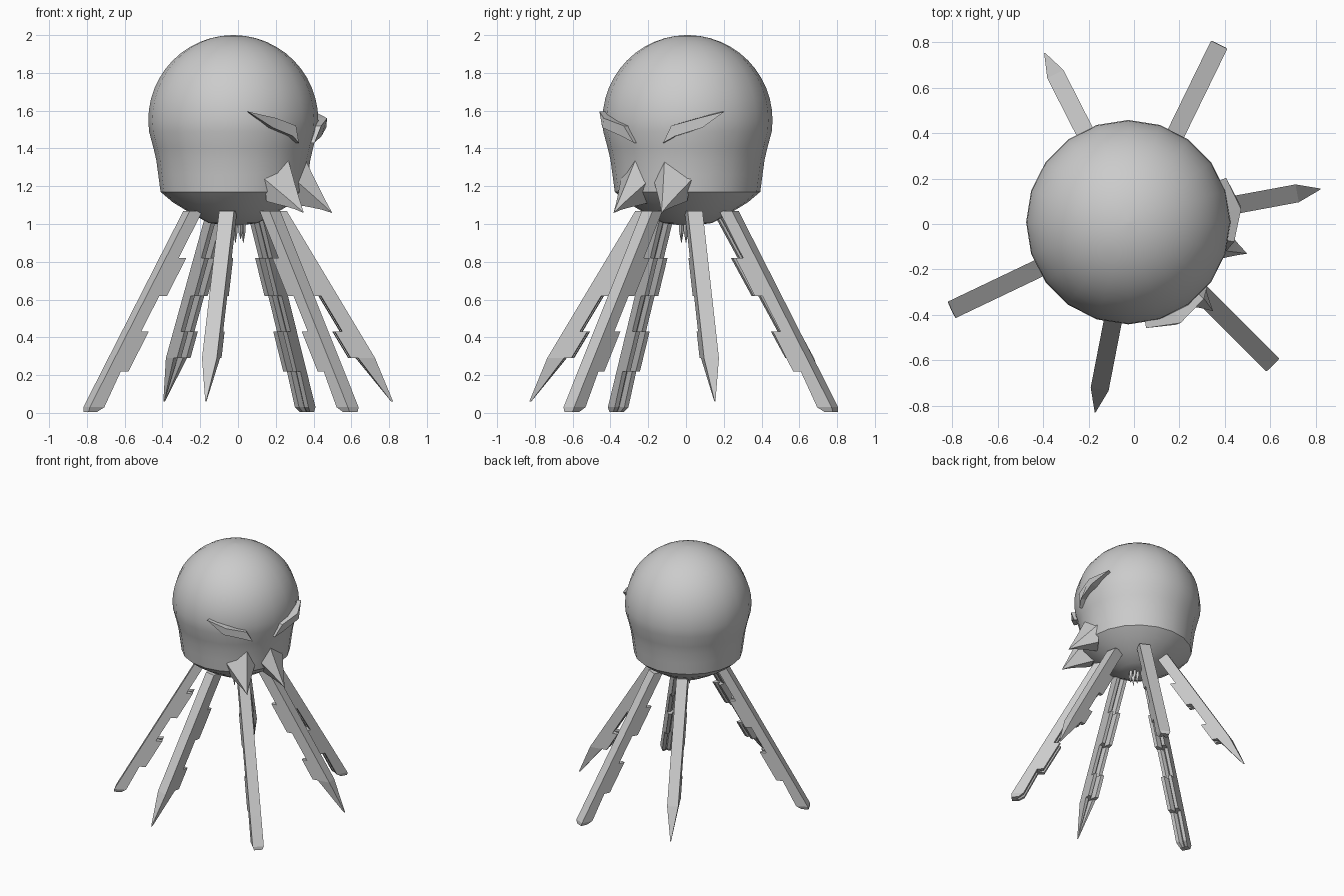
import bpy, bmesh
from math import sin, cos, radians, pi, sqrt, atan2

if "Cube" in bpy.data.objects:
    bpy.data.objects.remove(bpy.data.objects["Cube"])

CX, CY = -0.025, 0.008          # head axis
FACE = radians(-28)             # direction the face looks


def make(name, verts, faces, smooth=None):
    me = bpy.data.meshes.new(name)
    me.from_pydata(verts, [], faces)
    bm = bmesh.new()
    bm.from_mesh(me)
    bmesh.ops.recalc_face_normals(bm, faces=bm.faces)
    bm.to_mesh(me)
    bm.free()
    ob = bpy.data.objects.new(name, me)
    bpy.context.collection.objects.link(ob)
    if smooth:
        bpy.context.view_layer.objects.active = ob
        ob.select_set(True)
        bpy.ops.object.shade_smooth_by_angle(angle=radians(smooth))
        ob.select_set(False)
    return ob


def loft(name, rings, smooth=None):
    n = len(rings[0])
    verts = [v for r in rings for v in r]
    faces = [(k*n + i, k*n + (i+1) % n, (k+1)*n + (i+1) % n, (k+1)*n + i)
             for k in range(len(rings)-1) for i in range(n)]
    faces += [tuple(range(n)), tuple(range((len(rings)-1)*n, len(rings)*n))]
    return make(name, verts, faces, smooth)


def place(f, s, z, ang, cx=CX, cy=CY):
    return (cx + f*cos(ang) - s*sin(ang), cy + f*sin(ang) + s*cos(ang), z)


# head: round dome running into a tapered jaw
dome = [(0.45*sin(a), 1.55 + 0.45*cos(a)) for a in [pi*(0.004 + k*0.0415) for k in range(14)]]
jaw = [(0.422, 1.40), (0.408, 1.34), (0.397, 1.26), (0.385, 1.17), (0.32, 1.115),
       (0.23, 1.06), (0.13, 1.005), (0.05, 0.995)]
SEG = 20
loft("head", [[place(r*cos(2*pi*i/SEG), r*sin(2*pi*i/SEG), z, 0) for i in range(SEG)]
              for r, z in dome + jaw], 40)

# two flared spikes below the eyes
base = [(0.37, 0.08, 1.385), (0.36, 0.0, 1.25), (0.30, 0.07, 1.11),
        (0.31, 0.18, 1.12), (0.32, 0.22, 1.24)]
tip = (0.52, 0.147, 1.06)
mid = (0.375, 0.105, 1.225)
for side, ang, label in ((1, FACE - 0.045, "left"), (-1, FACE - 0.045, "right")):
    rings = []
    for t, w in ((0, 1), (0.25, 0.74), (0.5, 0.47), (0.75, 0.22), (1, 0.01)):
        ring = []
        for b in base:
            f, s, z = [m + (p - m)*t + (q - m)*w for m, p, q in zip(mid, tip, b)]
            ring.append(place(f, side*s, z, ang))
        rings.append(ring)
    loft("cheek_spike_" + label, rings, 50)

# slanted brow-like eyes raised from the head surface
outline = [(0.355, 1.595), (0.255, 1.56), (0.135, 1.52), (0.085, 1.43),
           (0.15, 1.465), (0.27, 1.51)]
lift = [0.025, 0.05, 0.025, 0.015, 0.03, 0.05]
for side, label in ((1, "left"), (-1, "right")):
    back, front = [], []
    for (s, z), h in zip(outline, lift):
        R = sqrt(max(0.45**2 - (z - 1.55)**2, 0))
        a = atan2(s, sqrt(R*R - s*s))
        for lst, r in ((back, R - 0.03), (front, R + h)):
            lst.append(place(r*cos(a), side*r*sin(a), z, FACE))
    loft("eye_" + label, [back, front])


# legs: flat outer face, grooved inner face with two stepped pads
def leg(name, deg, rings):
    a = radians(deg)
    out = []
    for z, ro, th, w in rings:
        ri = ro - th
        sec = [(ro, w), (ri, w), (ri, 0.4*w), (ri + 0.35*th, 0), (ri, -0.4*w),
               (ri, -w), (ro, -w)]
        out.append([place(r, t, z, a, -0.01, 0) for r, t in sec])
    loft(name, out)


def rings_for(r0, slope, thin, pad, end):
    steps = [(1.07, thin), (0.82, thin), (0.82, pad), (0.62, pad), (0.62, thin),
             (0.43, thin), (0.43, pad), (0.22 if end else 0.29, pad),
             (0.22 if end else 0.29, thin)]
    return [(z, r0 + (1.07 - z)*slope, th, 0.04) for z, th in steps]


for i, deg in enumerate((64, 205.5, 315)):
    rg = rings_for(0.29, 0.565, 0.075, 0.12, True)
    rg += [(0.03, 0.877, 0.085, 0.04), (0.005, 0.88, 0.05, 0.03)]
    leg(f"blunt_leg_{i+1}", deg, rg)
for i, deg in enumerate((10.5, 117, 259)):
    rg = rings_for(0.265, 0.61, 0.09, 0.13, False)
    rg += [(0.06, 0.845, 0.01, 0.002)]
    leg(f"pointed_leg_{i+1}", deg, rg)

# little fangs under the head
for i in range(6):
    a = 2*pi*i/6
    x, y = 0.028*cos(a), 0.028*sin(a)
    loft(f"fang_{i+1}", [[(x + r*cos(2*pi*k/4), y + r*sin(2*pi*k/4), z) for k in range(4)]
                         for r, z in ((0.014, 1.02), (0.012, 0.96), (0.001, 0.90 + 0.02*(i % 2)))])
